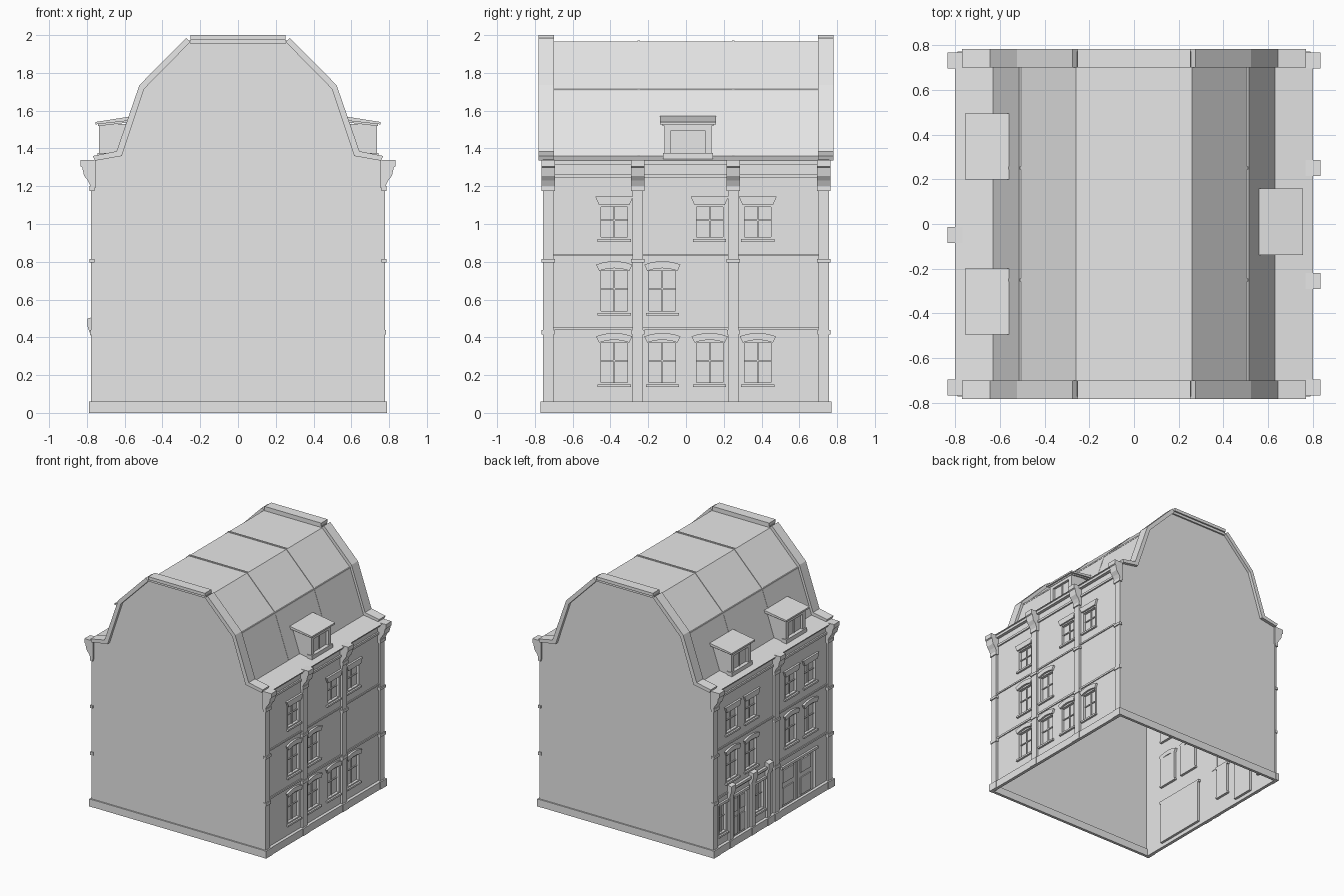
import bpy, bmesh
from mathutils import Vector

if "Cube" in bpy.data.objects:
    bpy.data.objects.remove(bpy.data.objects["Cube"], do_unlink=True)

grey = bpy.data.materials.new("plain grey")
grey.use_nodes = True
grey.diffuse_color = (0.8, 0.8, 0.8, 1)
grey.node_tree.nodes["Principled BSDF"].inputs["Base Color"].default_value = (0.8, 0.8, 0.8, 1)

WALL, FACE, GABLE, DEPTH = 0.76, 0.777, 0.757, 0.02
ROOF = [(0.8, 1.335), (0.63, 1.36), (0.51, 1.71), (0.26, 1.965)]


def finish(bm, name, closed=True):
    if closed:
        bmesh.ops.recalc_face_normals(bm, faces=bm.faces)
    else:
        # open shells face away from the middle of the house
        bm.normal_update()
        for f in bm.faces:
            if f.normal.dot(f.calc_center_median() - Vector((0, 0, 0.8))) < 0:
                f.normal_flip()
    mesh = bpy.data.meshes.new(name)
    bm.to_mesh(mesh)
    bm.free()
    mesh.materials.append(grey)
    bpy.context.collection.objects.link(bpy.data.objects.new(name, mesh))


def prism(bm, pts, a, b, axis="y"):
    """Extrude a profile: (x, z) along y, or (y, z) along x."""
    place = (lambda p, t: (p[0], t, p[1])) if axis == "y" else (lambda p, t: (t, p[0], p[1]))
    lo = [bm.verts.new(place(p, a)) for p in pts]
    hi = [bm.verts.new(place(p, b)) for p in pts]
    bm.faces.new(lo)
    bm.faces.new(hi)
    for i in range(len(pts)):
        j = (i + 1) % len(pts)
        bm.faces.new((lo[i], lo[j], hi[j], hi[i]))


def box(bm, x0, x1, y0, y1, z0, z1):
    prism(bm, [(x0, z0), (x1, z0), (x1, z1), (x0, z1)], y0, y1)


def sided(pts, s):
    return [(s * x, z) for x, z in pts]


def face(bm, pts):
    bm.faces.new([bm.verts.new(p) for p in pts])


# Openings: (y centre, half width, bottom, top, kind)
def window(y, floor):
    bottom, top = ((0.15, 0.38), (0.53, 0.76), (0.92, 1.1))[floor]
    return (y, 0.08, bottom, top, "flat" if floor == 2 else "arch")


right_rows = [(-0.38, -0.125, 0.125, 0.38), (-0.38, -0.125), (-0.38, 0.125, 0.38)]
openings = {1: [window(y, f) for f, row in enumerate(right_rows) for y in row]}
openings[-1] = [window(y, f) for f in (1, 2) for y in (0.5, 0.26, -0.25, -0.49)]
openings[-1] += [(0.39, 0.09, 0.03, 0.38, "door"), (0.15, 0.06, 0.14, 0.38, "plain"),
                 (0.62, 0.05, 0.14, 0.38, "plain"), (-0.35, 0.22, 0.03, 0.37, "gate")]
pilasters = {1: (-0.73, -0.255, 0.25, 0.73), -1: (-0.73, -0.05, 0.73)}
side_name = {1: "left", -1: "right"}


def facade(s):
    """Wall split along the opening edges, with recessed panes."""
    bm = bmesh.new()
    ys, zs = {-GABLE, GABLE}, {0, 1.335}
    for y, w, b, t, k in openings[s]:
        ys |= {y - w, y + w}
        zs |= {b, t}
    ys, zs = sorted(ys), sorted(zs)
    for y0, y1 in zip(ys, ys[1:]):
        for z0, z1 in zip(zs, zs[1:]):
            cy, cz = (y0 + y1) / 2, (z0 + z1) / 2
            hole = any(abs(cy - y) < w and b < cz < t for y, w, b, t, k in openings[s])
            x = s * (WALL - DEPTH if hole else WALL)
            face(bm, [(x, y0, z0), (x, y1, z0), (x, y1, z1), (x, y0, z1)])
    finish(bm, side_name[s] + "_wall", closed=False)


def frames(s):
    bm = bmesh.new()
    back, front = s * (WALL - DEPTH), s * (WALL + 0.002)
    bar = s * (WALL - DEPTH + 0.008)
    out = s * (WALL + 0.016)
    for y, w, b, t, kind in openings[s]:
        # frame around the opening
        for e in (-1, 1):
            box(bm, back, front, y + e * w, y + e * (w - 0.01), b, t)
        box(bm, back, front, y - w, y + w, t - 0.01, t)
        box(bm, back, front, y - w, y + w, b, b + 0.01)
        # glazing bars or door leaves
        box(bm, back, bar, y - 0.004, y + 0.004, b, t)
        mid = b + (t - b) * 0.55
        if kind in ("gate", "door"):
            for e in (-1, 1):
                for z0, z1 in ((b + 0.03, mid - 0.02), (mid + 0.02, t - 0.03)):
                    box(bm, back, bar, y + e * w * 0.2, y + e * w * 0.8, z0, z1)
        else:
            box(bm, back, bar, y - w, y + w, mid - 0.004, mid + 0.004)
            box(bm, back, out, y - w - 0.008, y + w + 0.008, b - 0.014, b)
        # lintels
        if kind == "flat":
            prism(bm, [(y - w, t), (y + w, t), (y + w + 0.02, t + 0.045),
                       (y - w - 0.02, t + 0.045)], back, out, "x")
        elif kind == "arch":
            us = [i / 3 - 1 for i in range(7)]
            low = [(y + u * w, t - 0.008 + 0.014 * (1 - u * u)) for u in us]
            high = [(y + u * (w + 0.016), t + 0.025 + 0.018 * (1 - u * u)) for u in reversed(us)]
            prism(bm, low + high, back, out, "x")
        else:
            box(bm, back, out, y - w - 0.01, y + w + 0.01, t, t + 0.02)
    finish(bm, side_name[s] + "_window_frames")


def trim(s):
    bm = bmesh.new()
    # plinth, string courses, frieze and cornice
    for x, z0, z1 in ((0.785, 0, 0.06), (0.768, 0.44, 0.455), (0.768, 0.83, 0.842),
                      (0.772, 1.245, 1.262), (0.785, 1.315, 1.335)):
        box(bm, s * WALL, s * x, -GABLE, GABLE, z0, z1)
    # pilasters with bands, feet and scrolled heads
    for y in pilasters[s]:
        box(bm, s * WALL, s * FACE, y - 0.028, y + 0.028, 0, 1.22)
        for z0, z1, g in ((0, 0.06, 0.012), (0.415, 0.44, 0.006), (0.795, 0.815, 0.008),
                          (1.175, 1.2, 0.008)):
            box(bm, s * WALL, s * (FACE + g), y - 0.028 - g, y + 0.028 + g, z0, z1)
        head = [(0.755, 1.19), (0.78, 1.2), (0.795, 1.23), (0.815, 1.255),
                (0.825, 1.3), (0.833, 1.305), (0.833, 1.34), (0.755, 1.34)]
        prism(bm, sided(head, s), y - 0.036, y + 0.036)
    finish(bm, side_name[s] + "_trim")


def dormer(s, y, name):
    bm = bmesh.new()
    half = 0.125
    # cheeks, back panel, sill and lintel around a recessed window
    for e in (-1, 1):
        prism(bm, sided([(0.62, 1.35), (0.735, 1.35), (0.735, 1.53), (0.57, 1.53)], s),
              y + e * half, y + e * (half - 0.035))
    box(bm, s * 0.6, s * 0.715, y - half, y + half, 1.35, 1.53)
    box(bm, s * 0.7, s * 0.735, y - half, y + half, 1.495, 1.53)
    box(bm, s * 0.7, s * 0.745, y - half - 0.008, y + half + 0.008, 1.34, 1.375)
    box(bm, s * 0.71, s * 0.722, y - 0.005, y + 0.005, 1.37, 1.5)
    prism(bm, sided([(0.56, 1.54), (0.74, 1.518), (0.74, 1.53), (0.56, 1.56)], s),
          y - half - 0.01, y + half + 0.01)
    prism(bm, sided([(0.55, 1.55), (0.755, 1.527), (0.755, 1.54), (0.55, 1.572)], s),
          y - 0.148, y + 0.148)
    finish(bm, name)


for s in (1, -1):
    facade(s)
    frames(s)
    trim(s)
dormer(1, 0.01, "left_dormer")
dormer(-1, 0.347, "right_back_dormer")
dormer(-1, -0.347, "right_front_dormer")

# Gambrel roof shell
outline = ROOF + [(-x, z) for x, z in reversed(ROOF)]
bm = bmesh.new()
for (x0, z0), (x1, z1) in zip(outline, outline[1:]):
    face(bm, [(x0, -GABLE, z0), (x1, -GABLE, z1), (x1, GABLE, z1), (x0, GABLE, z0)])
finish(bm, "roof", closed=False)

# Raised roof seams
bm = bmesh.new()
for y in (-0.25, 0.25):
    for (x0, z0), (x1, z1) in zip(outline[1:-1], outline[2:-1]):
        prism(bm, [(x0, z0 - 0.004), (x1, z1 - 0.004), (x1, z1 + 0.006), (x0, z0 + 0.006)],
              y - 0.007, y + 0.007)
for s in (1, -1):
    box(bm, s * 0.505, s * 0.514, -GABLE, GABLE, 1.705, 1.716)
finish(bm, "roof_seams")

# Gable walls, their plinths and their stepped copings
for e, side in ((-1, "front"), (1, "back")):
    bm = bmesh.new()
    pts = [(0.777, 0), (0.777, 1.335)] + ROOF[1:]
    pts += [(-x, z) for x, z in reversed(pts)]
    face(bm, [(x, e * GABLE, z) for x, z in pts])
    finish(bm, side + "_gable", closed=False)

    bm = bmesh.new()
    box(bm, -0.787, 0.787, e * 0.745, e * 0.768, 0, 0.06)
    finish(bm, side + "_plinth")

    bm = bmesh.new()
    near, far = e * 0.7, e * 0.782
    box(bm, -0.252, 0.252, near, far, 1.975, 2)
    box(bm, -0.255, 0.255, near, e * 0.77, 1.955, 1.975)
    outer = [(0.275, 1.985), (0.522, 1.735), (0.643, 1.385), (0.768, 1.36)]
    inner = [(0.757, 1.335), (0.615, 1.36), (0.497, 1.715), (0.253, 1.963)]
    for s in (1, -1):
        prism(bm, sided(outer + inner, s), near, far)
    finish(bm, side + "_coping")

# Street door surround: three short piers with bracketed heads
bm = bmesh.new()
for y in (0.53, 0.25, 0.05):
    box(bm, -WALL, -0.778, y - 0.022, y + 0.022, 0, 0.43)
    box(bm, -WALL, -0.788, y - 0.03, y + 0.03, 0, 0.06)
    prism(bm, sided([(0.755, 0.4), (0.78, 0.41), (0.797, 0.46), (0.797, 0.5),
                     (0.755, 0.51)], -1), y - 0.03, y + 0.03)
box(bm, -WALL, -0.782, 0.05, 0.53, 0.455, 0.475)
finish(bm, "door_surround")
